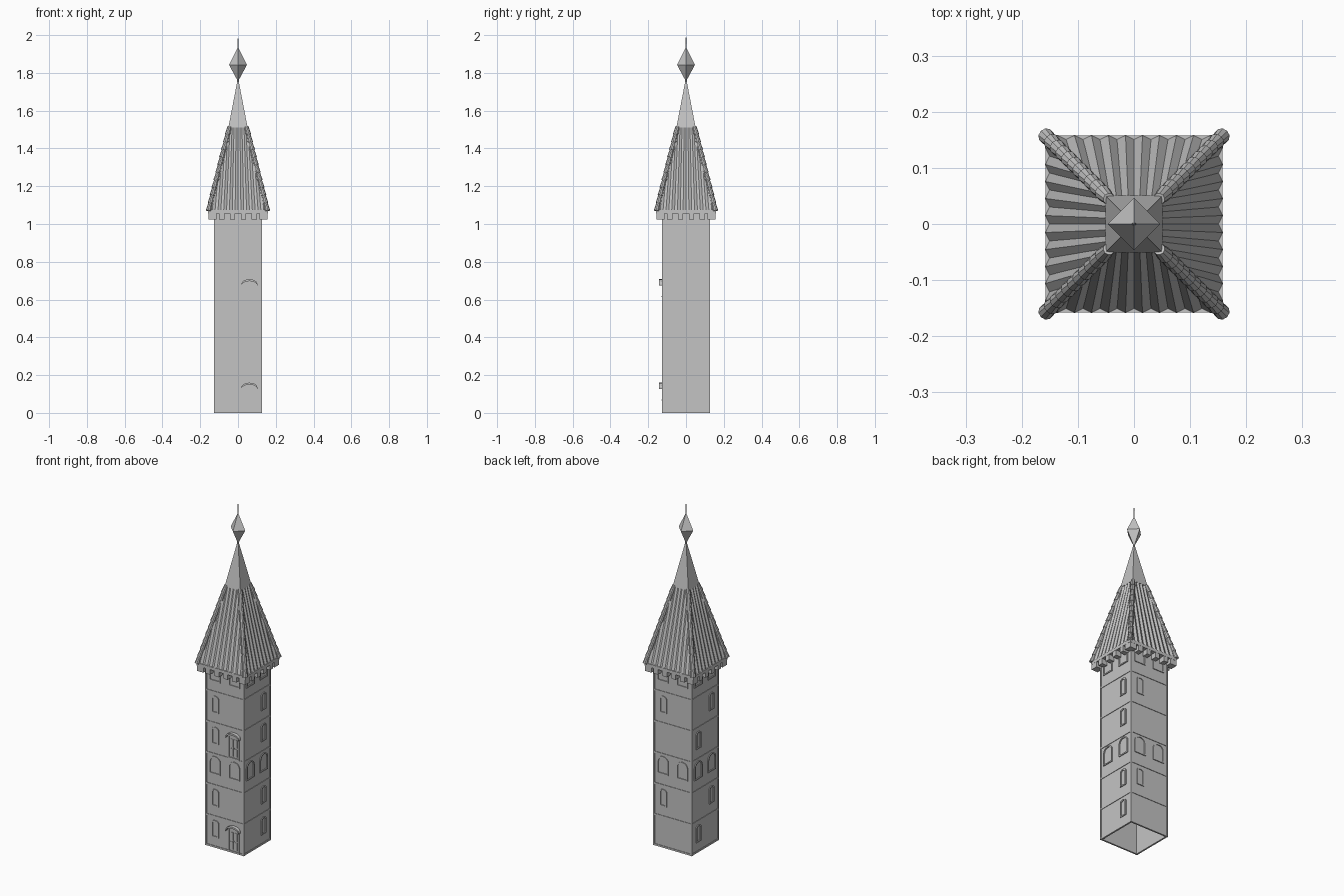
import bpy, bmesh, math
from mathutils import Matrix, Vector

cube = bpy.data.objects.get("Cube")
if cube:
    bpy.data.objects.remove(cube)

stone = bpy.data.materials.new("stone_grey")
stone.use_nodes = True
GREY = (0.55, 0.55, 0.55, 1)
stone.diffuse_color = GREY
stone.node_tree.nodes["Principled BSDF"].inputs["Base Color"].default_value = GREY

SIDES = [Matrix.Rotation(i * math.pi / 2, 4, 'Z') for i in range(4)]  # front, right, back, left
STOREY = 0.1825
WALL = 0.1225
POST = 0.1265


def finish(bm, name):
    bmesh.ops.recalc_face_normals(bm, faces=bm.faces)
    mesh = bpy.data.meshes.new(name)
    bm.to_mesh(mesh)
    bm.free()
    mesh.materials.append(stone)
    obj = bpy.data.objects.new(name, mesh)
    bpy.context.collection.objects.link(obj)
    return obj


def box(bm, u, z, d, mat):
    """Box on a side: u across, z up, d outward, each a (low, high) pair."""
    size = Matrix.Diagonal((u[1] - u[0], d[1] - d[0], z[1] - z[0], 1))
    mid = Matrix.Translation((sum(u) / 2, -sum(d) / 2, sum(z) / 2))
    bmesh.ops.create_cube(bm, size=1, matrix=mat @ mid @ size)


def arch(u, z, w, h, rise, steps=8):
    """Outline with upright sides and a curved head."""
    pts = [(u + w / 2, z), (u - w / 2, z)]
    for i in range(steps + 1):
        a = math.pi * (1 - i / steps)
        pts.append((u + w / 2 * math.cos(a), z + h - rise + rise * math.sin(a)))
    return pts


def ring(bm, outer, inner, d0, d1, mat, closed=True):
    """Extruded band between two matching outlines."""
    rows = [[bm.verts.new(mat @ Vector((u, -d, z))) for u, z in line]
            for line, d in ((outer, d0), (outer, d1), (inner, d1), (inner, d0))]
    n = len(outer)
    for k in range(4):
        a, b = rows[k], rows[(k + 1) % 4]
        for i in range(n if closed else n - 1):
            j = (i + 1) % n
            bm.faces.new((a[i], a[j], b[j], b[i]))
    if not closed:
        for i in (0, n - 1):
            bm.faces.new([r[i] for r in rows])


def frame(bm, u, z, w, h, rise, mat, t=0.007):
    ring(bm, arch(u, z, w, h, rise),
         arch(u, z + t, w - 2 * t, h - 2 * t, rise * 0.8), WALL - 0.002, POST + 0.001, mat)


def cone(bm, r1, r2, z0, z1, seg, turn=0):
    mat = Matrix.Translation((0, 0, (z0 + z1) / 2)) @ Matrix.Rotation(turn, 4, 'Z')
    bmesh.ops.create_cone(bm, cap_ends=True, segments=seg, radius1=r1, radius2=r2,
                          depth=z1 - z0, matrix=mat)


# Hollow shaft, open at the foot
bm = bmesh.new()
for m in SIDES:
    box(bm, (-WALL, WALL), (0, 1.06), (0.116, WALL), m)
finish(bm, "tower_walls")

# Corner posts and storey bands
bm = bmesh.new()
for m in SIDES:
    box(bm, (-POST, -0.117), (0, 1.06), (0.117, POST), m)
finish(bm, "corner_posts")
bm = bmesh.new()
for m in SIDES:
    for k in range(6):
        z = max(0, k * STOREY - 0.005)
        box(bm, (-0.12, 0.12), (z, z + 0.01), (0.116, 0.1255), m)
finish(bm, "storey_bands")

# Small windows: storey and offset for each side
bm = bmesh.new()
small = [{0: -1, 1: -1, 3: -1, 4: -1}, {0: 1, 1: 1, 3: 1, 4: 1},
         {1: -1, 4: -1}, {0: -1, 1: 1, 3: -1, 4: 1}]
for m, spots in zip(SIDES, small):
    for k, s in spots.items():
        frame(bm, s * 0.061, k * STOREY + 0.06, 0.045, 0.1, 0.014, m)
finish(bm, "small_windows")

# Paired arches in the middle and top storeys
bm = bmesh.new()
for m in SIDES:
    for s in (-1, 1):
        frame(bm, s * 0.0625, 0.43, 0.072, 0.105, 0.032, m)
        frame(bm, s * 0.0625, 0.975, 0.072, 0.085, 0.03, m)
finish(bm, "paired_arches")

# Doors with panels, knob and curved hood
bm = bmesh.new()
front = SIDES[0]
for k in (0, 3):
    z, u = k * STOREY + 0.004, 0.06
    frame(bm, u, z, 0.074, 0.146, 0.018, front)
    for s in (-1, 1):
        for low, high in ((0.015, 0.06), (0.068, 0.115)):
            c = u + s * 0.013
            box(bm, (c - 0.009, c + 0.009), (z + low, z + high), (WALL - 0.001, WALL + 0.002), front)
    box(bm, (u - 0.003, u + 0.003), (z + 0.062, z + 0.066), (WALL - 0.001, WALL + 0.006), front)
    hood = arch(u, z, 0.084, 0.156, 0.024)[2:]
    ring(bm, hood, [(a, b - 0.01) for a, b in hood], WALL - 0.002, 0.142, front, closed=False)
finish(bm, "doors")

# Corbels and eaves plate
bm = bmesh.new()
for m in SIDES:
    for i in range(6):
        u = -0.143 + i * 0.0572
        box(bm, (u - 0.014, u + 0.014), (1.025, 1.06), (0.115, 0.157), m)
finish(bm, "corbels")
bm = bmesh.new()
box(bm, (-0.158, 0.158), (1.055, 1.073), (-0.158, 0.158), SIDES[0])
finish(bm, "eaves_plate")

# Folded roof sheets, each fold running up to the hip
EAVE, TOP, Z0, Z1, FOLDS = 0.152, 0.045, 1.068, 1.51, 20
bm = bmesh.new()
for m in SIDES:
    cols = []
    for i in range(FOLDS + 1):
        u = -EAVE + 2 * EAVE * i / FOLDS
        lift = 0.007 if i % 2 else 0
        t = min(1, max(0.02, (EAVE - abs(u)) / (EAVE - TOP - 0.3 * abs(u))))
        pair = []
        for f in (0, t):
            d = EAVE + (TOP - EAVE) * f + lift
            pair.append(bm.verts.new(m @ Vector((u * (1 - 0.3 * f), -d, Z0 + (Z1 - Z0) * f))))
        cols.append(pair)
    for a, b in zip(cols, cols[1:]):
        bm.faces.new((a[0], b[0], b[1], a[1]))
finish(bm, "folded_roof")

# Solid core beneath the folds
bm = bmesh.new()
cone(bm, (EAVE - 0.002) * math.sqrt(2), (TOP - 0.002) * math.sqrt(2), Z0, Z1, 4, math.pi / 4)
finish(bm, "roof_core")

# Overlapping ridge tiles on the four hips
bm = bmesh.new()
foot, head, TILES = Vector((0.156, 0.156, 1.072)), Vector((0.045, 0.045, 1.515)), 11
step = (head - foot) / TILES
aim = step.to_track_quat('Z', 'Y').to_matrix().to_4x4()
for m in SIDES:
    for i in range(TILES):
        place = Matrix.Translation(foot + step * (i + 0.5))
        bmesh.ops.create_cone(bm, cap_ends=True, segments=10, radius1=0.0145, radius2=0.0105,
                              depth=step.length * 1.08, matrix=m @ place @ aim)
finish(bm, "ridge_tiles")

# Spire cap
bm = bmesh.new()
cone(bm, 0.051 * math.sqrt(2), 0.003, Z1, 1.765, 4, math.pi / 4)
finish(bm, "spire_cap")

# Finial: stem, diamond and needle
bm = bmesh.new()
cone(bm, 0.005, 0.005, 1.72, 1.79, 8)
cone(bm, 0.004, 0.047, 1.762, 1.842, 4)
cone(bm, 0.047, 0.003, 1.842, 1.93, 4)
cone(bm, 0.004, 0.0008, 1.92, 2.0, 6)
finish(bm, "finial")
